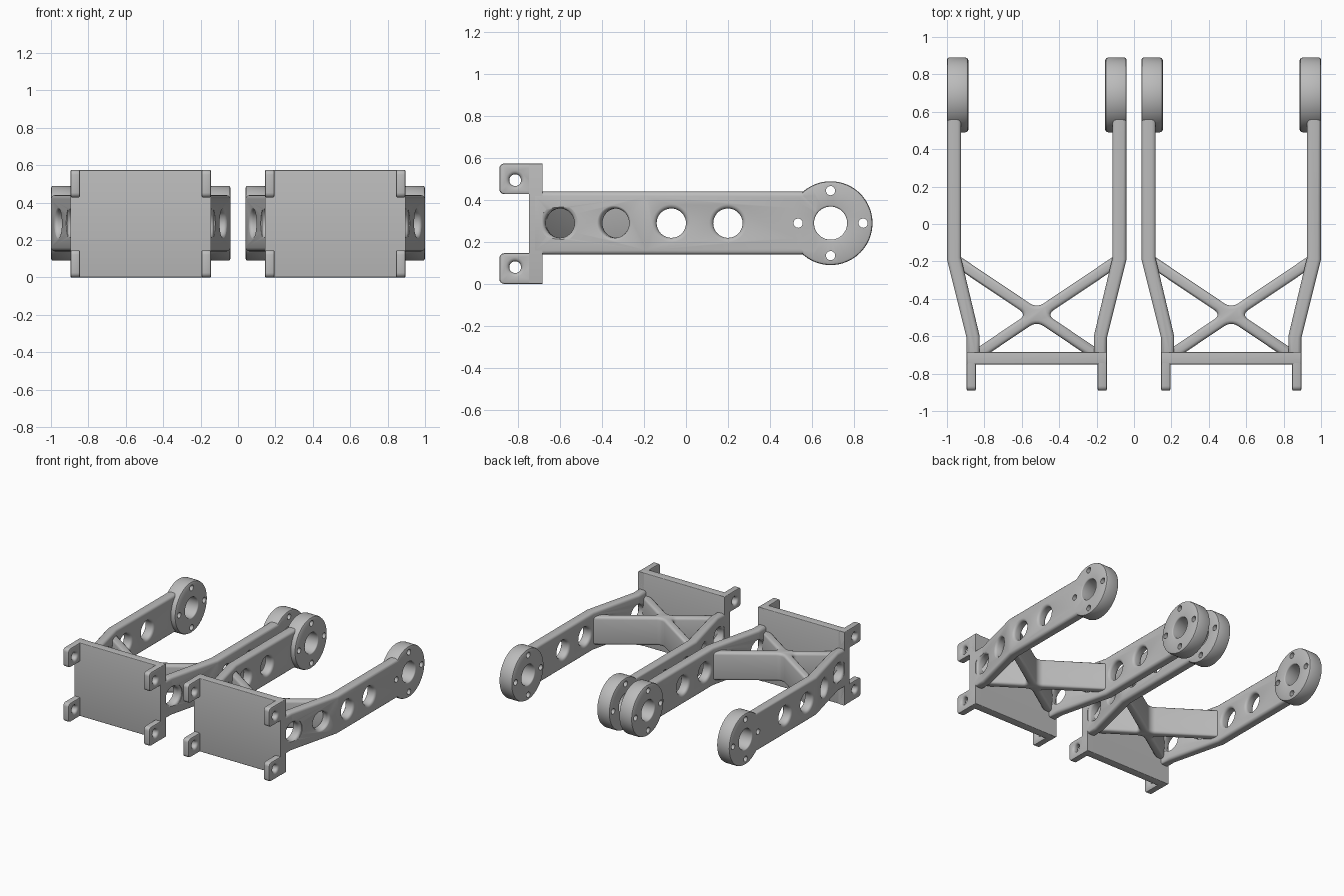
import bpy, bmesh, math
from mathutils import Matrix, Vector

cube = bpy.data.objects.get("Cube")
if cube:
    bpy.data.objects.remove(cube)

MID = 0.29        # height of the arm axis
HUB_Y = 0.69      # hub centre
SPACING = 0.52    # bracket centres at +/- this x

grey = bpy.data.materials.new("light grey")
grey.use_nodes = True
grey.diffuse_color = (0.5, 0.5, 0.5, 1)
grey.node_tree.nodes["Principled BSDF"].inputs["Base Color"].default_value = (0.5, 0.5, 0.5, 1)


def to_object(bm, name):
    bmesh.ops.recalc_face_normals(bm, faces=bm.faces)
    mesh = bpy.data.meshes.new(name)
    bm.to_mesh(mesh)
    bm.free()
    mesh.materials.append(grey)
    ob = bpy.data.objects.new(name, mesh)
    bpy.context.collection.objects.link(ob)
    return ob


def bevel(bm, edges, offset, segments=3):
    bmesh.ops.bevel(bm, geom=edges, offset=offset, segments=segments,
                    profile=0.5, affect='EDGES')


def prism(name, outline, z0, z1, rim=0.02, corners=None, fillet=0.0):
    """Extrude a plan outline upwards, fillet chosen corners, round the rims."""
    bm = bmesh.new()
    face = bm.faces.new([bm.verts.new((x, y, z0)) for x, y in outline])
    new = bmesh.ops.extrude_face_region(bm, geom=[face])["geom"]
    bmesh.ops.translate(bm, vec=(0, 0, z1 - z0),
                        verts=[g for g in new if isinstance(g, bmesh.types.BMVert)])
    bmesh.ops.recalc_face_normals(bm, faces=bm.faces)
    if corners:
        bevel(bm, [e for e in bm.edges if abs(e.verts[0].co.z - e.verts[1].co.z) > 0.01
                   and corners(e.verts[0].co)], fillet, 5)
    bevel(bm, [e for e in bm.edges if abs(e.verts[0].co.z - e.verts[1].co.z) < 1e-5], rim)
    return to_object(bm, name)


def lathe(name, profile, centre, turn=0.0, steps=48):
    """Spin (radius, x) points around an x axis, then place the solid."""
    bm = bmesh.new()
    verts = [bm.verts.new((x, r, 0)) for r, x in profile]
    edges = [bm.edges.new(pair) for pair in zip(verts, verts[1:])]
    bmesh.ops.spin(bm, geom=verts + edges, cent=(0, 0, 0), axis=(1, 0, 0),
                   angle=math.tau, steps=steps)
    bmesh.ops.remove_doubles(bm, verts=bm.verts, dist=1e-5)
    bm.transform(Matrix.Translation(Vector(centre)) @ Matrix.Rotation(turn, 4, 'Z'))
    return to_object(bm, name)


def hole(centre, radius, half, flare, turn=0.0, steps=48):
    """Cutter whose mouths are rounded outwards at both faces."""
    side = [(radius + flare * (1 - math.sin(a)), half - flare * (1 - math.cos(a)))
            for a in (0, math.pi / 6, math.pi / 3, math.pi / 2)] if flare else [(radius, half)]
    wide = radius + flare
    right = [(0, half + 0.03), (wide, half + 0.03)] + side
    left = [(r, -x) for r, x in reversed(right)]
    ob = lathe("hole_cutter", right + left, centre, turn, steps)
    ob.hide_render = True
    return ob


def combine(ob, others, operation):
    for other in others:
        mod = ob.modifiers.new(operation, 'BOOLEAN')
        mod.operation, mod.solver, mod.object = operation, 'EXACT', other
    bpy.context.view_layer.update()
    evaluated = ob.evaluated_get(bpy.context.evaluated_depsgraph_get())
    mesh = bpy.data.meshes.new_from_object(evaluated)
    ob.modifiers.clear()
    ob.data = mesh
    for other in others:
        bpy.data.objects.remove(other)


def finish(ob, mirrored):
    """Mirror within the bracket, smooth, and repeat for the second bracket."""
    if mirrored:
        bm = bmesh.new()
        bm.from_mesh(ob.data)
        copy = bmesh.ops.duplicate(bm, geom=bm.verts[:] + bm.edges[:] + bm.faces[:])["geom"]
        for v in (g for g in copy if isinstance(g, bmesh.types.BMVert)):
            v.co.x *= -1
        bmesh.ops.reverse_faces(bm, faces=[g for g in copy if isinstance(g, bmesh.types.BMFace)])
        bm.to_mesh(ob.data)
        bm.free()
    bpy.ops.object.select_all(action='DESELECT')
    ob.select_set(True)
    bpy.context.view_layer.objects.active = ob
    bpy.ops.object.shade_smooth_by_angle(angle=math.radians(35))
    twin = ob.copy()
    bpy.context.collection.objects.link(twin)
    base = ob.name
    ob.name, twin.name = "left_" + base, "right_" + base
    ob.location.x, twin.location.x = SPACING, -SPACING


# Cranked arm with its bolted hub
arm = prism("arms", [(0.48, 0.62), (0.48, -0.19), (0.375, -0.61), (0.375, -0.72),
                     (0.305, -0.72), (0.305, -0.6), (0.405, -0.18), (0.405, 0.62)],
            MID - 0.15, MID + 0.15)
hub = lathe("hub", [(0, 0.48), (0.188, 0.48), (0.197, 0.476), (0.2, 0.468), (0.2, 0.382),
                    (0.196, 0.371), (0.184, 0.365), (0, 0.365)], (0, HUB_Y, MID), steps=64)
combine(arm, [hub], 'UNION')
cutters = [hole((x, y, MID), 0.07, 0.0375, 0.02, turn)
           for x, y, turn in ((0.345, -0.6, -0.12), (0.407, -0.335, -0.245),
                              (0.4425, -0.07, 0), (0.4425, 0.2, 0))]
cutters.append(hole((0.4225, HUB_Y, MID), 0.079, 0.0575, 0.008))
for i in range(4):
    a = i * math.pi / 2
    cutters.append(hole((0.4225, HUB_Y + 0.155 * math.cos(a), MID + 0.155 * math.sin(a)),
                        0.022, 0.0575, 0, steps=24))
combine(arm, cutters, 'DIFFERENCE')
finish(arm, True)

# Cross brace between the arms, with a filleted centre
CY, SLOPE, HALF = -0.485, 0.67, 0.03
length = math.hypot(1, SLOPE)
nx, ny = HALF * SLOPE / length, HALF / length
bx, by = 0.43, CY + 0.43 * SLOPE
fx, fy = 0.32, CY - 0.32 * SLOPE
half_plan = [(0, CY + HALF * length), (bx - nx, by + ny), (bx + nx, by - ny),
             (HALF * length / SLOPE, CY), (fx + nx, fy + ny), (fx - nx, fy - ny)]
plan = half_plan + [(0, CY - HALF * length)] + [(-x, y) for x, y in reversed(half_plan[1:])]
brace = prism("cross_brace", plan, MID - 0.11, MID + 0.11, 0.02,
              lambda co: math.hypot(co.x, co.y - CY) < 0.1, 0.04)
finish(brace, False)

# Front mounting plate
plate = prism("mounting_plate", [(-0.375, -0.75), (0.375, -0.75), (0.375, -0.685), (-0.375, -0.685)],
              0, 0.575, 0.006)
finish(plate, False)

# Drilled corner tabs
for name, z0, z1, bolt in (("lower_tabs", 0, 0.147, 0.08), ("upper_tabs", 0.428, 0.575, 0.495)):
    bm = bmesh.new()
    bmesh.ops.create_cube(bm, size=1, matrix=Matrix.Translation((0.35, -0.788, (z0 + z1) / 2))
                          @ Matrix.Diagonal((0.05, 0.206, z1 - z0, 1)))
    bevel(bm, [e for e in bm.edges if all(v.co.y < -0.85 for v in e.verts)
               and abs(e.verts[0].co.x - e.verts[1].co.x) > 0.01], 0.025, 4)
    bevel(bm, [e for e in bm.edges if abs(e.verts[0].co.x - e.verts[1].co.x) < 0.001
               and any(v.co.y < -0.8 for v in e.verts)], 0.008, 2)
    tab = to_object(bm, name)
    combine(tab, [hole((0.35, -0.815, bolt), 0.028, 0.025, 0.018, steps=32)], 'DIFFERENCE')
    finish(tab, True)
